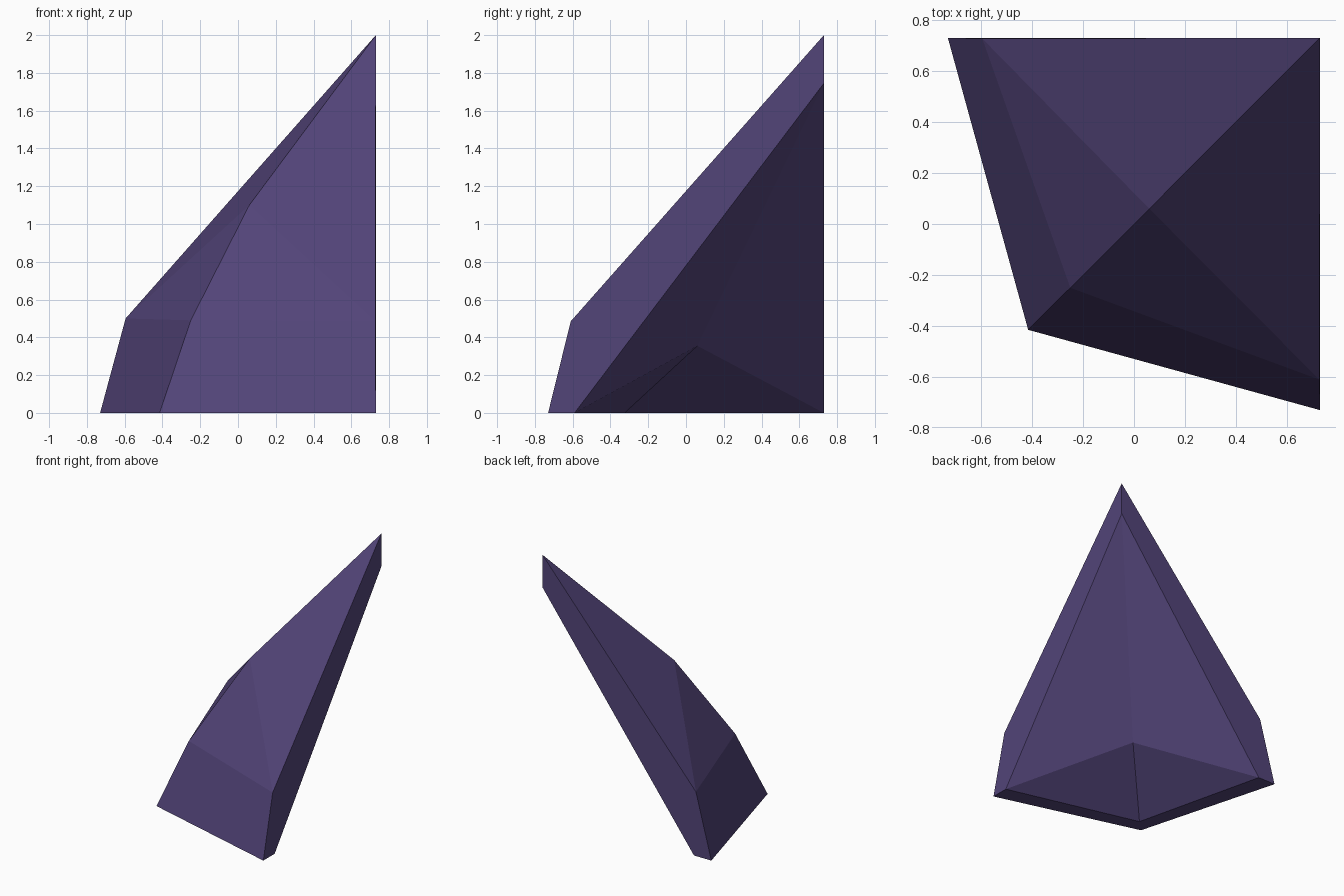
import bpy, bmesh

if "Cube" in bpy.data.objects:
    bpy.data.objects.remove(bpy.data.objects["Cube"])

# Single flat colour
purple = bpy.data.materials.new("dark purple")
purple.diffuse_color = (0.085, 0.058, 0.19, 1)
purple.use_nodes = True
purple.node_tree.nodes["Principled BSDF"].inputs["Base Color"].default_value = purple.diffuse_color

points = {
    # outer skin: base, shoulder, ridge and tip
    "base_back": (-0.73, 0.73, 0), "base_mid": (-0.415, -0.415, 0), "base_right": (0.73, -0.73, 0),
    "sh_back": (-0.595, 0.727, 0.5), "sh_mid": (-0.25, -0.25, 0.49), "sh_right": (0.727, -0.61, 0.485),
    "ridge": (0.06, 0.06, 1.1), "tip": (0.73, 0.73, 2),
    # inner hollow
    "in_back": (-0.58, 0.73, 0), "in_mid": (-0.325, -0.325, 0), "in_right": (0.73, -0.59, 0),
    "in_ridge": (0.06, 0.06, 0.355), "in_tip": (0.73, 0.73, 1.745),
}

bm = bmesh.new()
v = {name: bm.verts.new(co) for name, co in points.items()}


def face(*names):
    bm.faces.new([v[n] for n in names])


# Both halves follow the same pattern on either side of the diagonal ridge
for s in ("back", "right"):
    base, sh, inn = "base_" + s, "sh_" + s, "in_" + s
    face(base, "base_mid", "sh_mid", sh)        # lower skirt
    face(sh, "sh_mid", "ridge")                 # shoulder facet
    face(sh, "ridge", "tip")                    # long upper facet
    face(inn, "in_ridge", "in_mid")             # hollow, lower facet
    face(inn, "in_tip", "in_ridge")             # hollow, upper facet
    face(base, inn, "in_mid", "base_mid")       # bottom rim
    face(base, sh, inn)                         # open side rim
    face(sh, "tip", "in_tip", inn)

bmesh.ops.recalc_face_normals(bm, faces=bm.faces)
mesh = bpy.data.meshes.new("shard_shell")
bm.to_mesh(mesh)
bm.free()
mesh.materials.append(purple)
bpy.context.collection.objects.link(bpy.data.objects.new("shard_shell", mesh))
